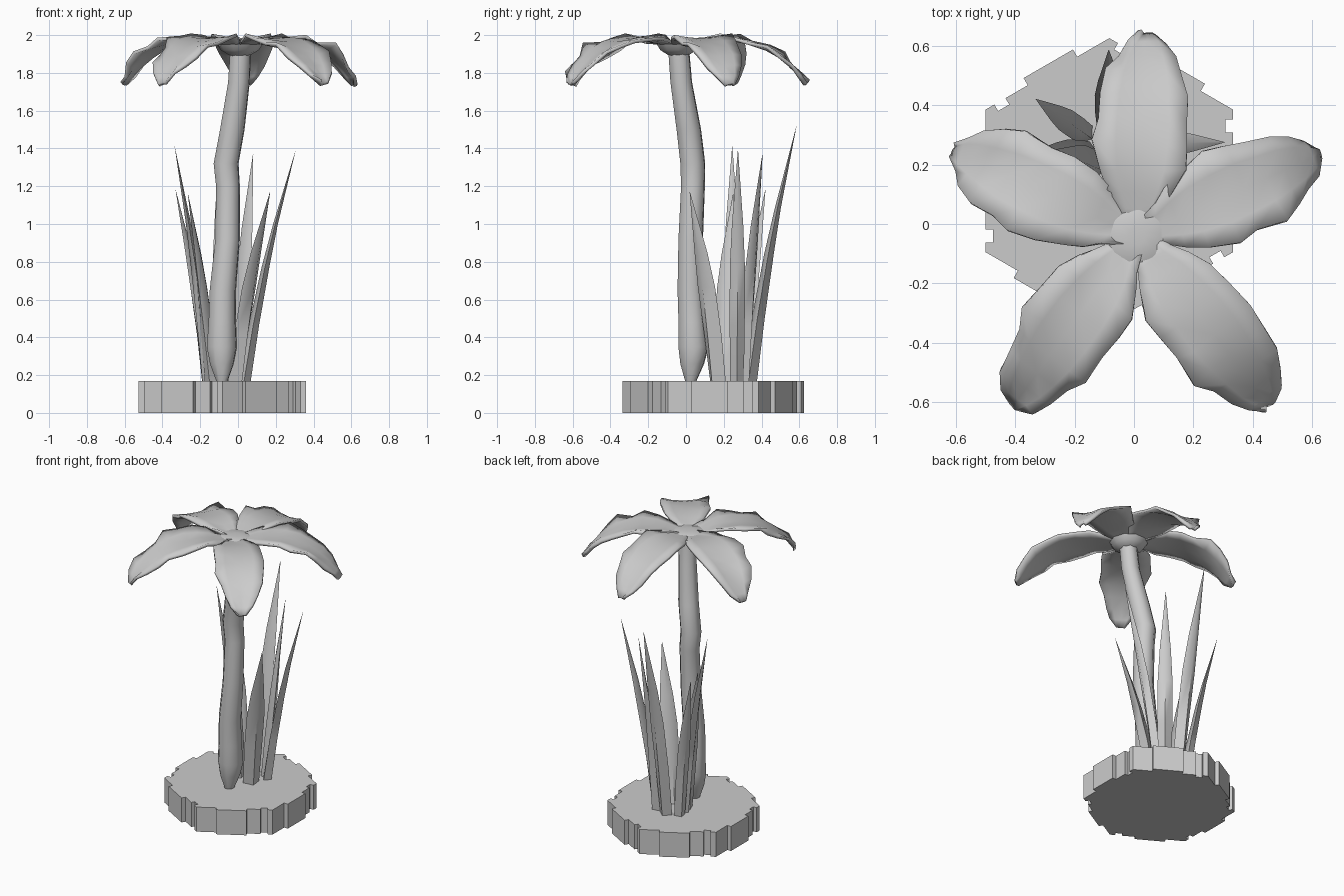
import bpy, math, random
from mathutils import Vector

if "Cube" in bpy.data.objects:
    bpy.data.objects.remove(bpy.data.objects["Cube"])

random.seed(4)


def make(name, verts, faces, angle=None):
    me = bpy.data.meshes.new(name)
    me.from_pydata([tuple(v) for v in verts], [], faces)
    ob = bpy.data.objects.new(name, me)
    bpy.context.collection.objects.link(ob)
    bpy.ops.object.select_all(action='DESELECT')
    ob.select_set(True)
    bpy.context.view_layer.objects.active = ob
    if angle:
        bpy.ops.object.shade_smooth_by_angle(angle=math.radians(angle))
    return ob


def loft(name, rings, angle=None):
    """Closed skin over a list of equal rings, capped at both ends."""
    n = len(rings[0])
    verts = [v for r in rings for v in r]
    faces = [(k * n + i, k * n + (i + 1) % n, (k + 1) * n + (i + 1) % n, (k + 1) * n + i)
             for k in range(len(rings) - 1) for i in range(n)]
    faces += [tuple(reversed(range(n))), tuple(range(len(verts) - n, len(verts)))]
    return make(name, verts, faces, angle)


# Notched hexagonal base
C, R = Vector((-0.083, 0.145, 0)), 0.48
EDGE = [(0, 0), (0.26, 0), (0.26, 0.028), (0.66, 0.028), (0.66, 0), (0.84, 0), (0.84, -0.025), (0.93, -0.025), (0.93, 0)]
outline = []
for s in range(6):
    a0, a1 = math.radians(90 + 60 * s), math.radians(150 + 60 * s)
    p = Vector((math.cos(a0), math.sin(a0), 0)) * R
    q = Vector((math.cos(a1), math.sin(a1), 0)) * R
    out = (p + q).normalized()
    outline += [C + p.lerp(q, t) + out * o for t, o in EDGE]
loft("base", [outline, [v + Vector((0, 0, 0.17)) for v in outline]])

# Crooked trunk: x, y, z, radius
TRUNK = [(-0.085, 0.025, 0.165, 0.03), (-0.085, 0.033, 0.26, 0.066), (-0.085, 0.04, 0.35, 0.084),
         (-0.083, 0.033, 0.48, 0.076), (-0.08, 0.025, 0.65, 0.073), (-0.055, 0.025, 0.92, 0.068),
         (-0.053, 0.037, 1.2, 0.066), (-0.063, 0.036, 1.32, 0.069), (-0.03, 0.015, 1.5, 0.068),
         (0.005, -0.025, 1.75, 0.06), (0.015, -0.04, 1.94, 0.058)]
loft("trunk", [[Vector((x + r * math.cos(i * math.pi / 4 + 0.3), y + r * math.sin(i * math.pi / 4 + 0.3), z))
                for i in range(8)] for x, y, z, r in TRUNK], 50)

# Crown hub: shallow bowl where the leaves meet
HUB = Vector((0.01, -0.04, 0))
loft("crown_hub", [[HUB + Vector((r * math.cos(i * math.pi / 5), r * math.sin(i * math.pi / 5), z))
                    for i in range(10)]
                   for r, z in [(0.05, 1.89), (0.1, 1.92), (0.12, 1.95), (0.09, 1.965), (0.03, 1.97)]], 50)

# Drooping, slightly cupped leaves with ragged edges: distance, height, half width
LEAF = [(0.02, 1.945, 0.045), (0.09, 1.955, 0.07), (0.15, 1.968, 0.11), (0.22, 1.976, 0.142),
        (0.31, 1.972, 0.158), (0.40, 1.955, 0.16), (0.48, 1.925, 0.148), (0.55, 1.882, 0.128),
        (0.61, 1.83, 0.1), (0.655, 1.78, 0.066), (0.685, 1.74, 0.025)]
ACROSS = [-1, -0.55, 0, 0.55, 1]
for k, (ang, size) in enumerate([(87, 0.99), (24, 0.98), (-52, 1.05), (-126, 1.03), (155, 0.99)]):
    a = math.radians(ang)
    d, side = Vector((math.cos(a), math.sin(a), 0)), Vector((-math.sin(a), math.cos(a), 0))
    verts = []
    for r, z, w in LEAF:
        for u in ACROSS:
            j = abs(u) ** 2 * random.uniform(-1, 1)
            v = HUB + d * (r * size + 0.014 * j) + side * (u * w * (1 + 0.09 * j))
            v.z = min(2.0, z + 0.014 * u * u * min(1, w / 0.14) + 0.016 * j)
            verts.append(v)
    m = len(ACROSS)
    faces = [(i * m + c, (i + 1) * m + c, (i + 1) * m + c + 1, i * m + c + 1)
             for i in range(len(LEAF) - 1) for c in range(m - 1)]
    leaf = make("leaf_%d" % (k + 1), verts, faces, 50)
    mod = leaf.modifiers.new("thickness", 'SOLIDIFY')
    mod.thickness, mod.offset = 0.018, 0

# Spiky grass blades: base x, base y, tip, half width
BLADES = [((0.03, 0.27), (0.305, 0.275, 1.39), 0.04), ((-0.15, 0.24), (-0.335, 0.245, 1.41), 0.042),
          ((0.0, 0.30), (0.08, 0.405, 1.37), 0.047), ((-0.16, 0.3), (-0.33, 0.42, 1.18), 0.04),
          ((-0.02, 0.17), (0.17, 0.02, 1.17), 0.058), ((-0.08, 0.33), (-0.085, 0.585, 1.52), 0.05),
          ((-0.13, 0.19), (-0.265, 0.25, 1.16), 0.055)]
for k, ((bx, by), tip, w) in enumerate(BLADES):
    b, t3 = Vector((bx, by, 0.16)), Vector(tip)
    mid = b.lerp(t3, 0.5)
    mid -= Vector((t3.x - bx, t3.y - by, 0)) * 0.18
    lean = Vector((t3.x - bx, t3.y - by, 0)).normalized()
    side = Vector((-lean.y, lean.x, 0))
    rings = []
    for t, s, f in [(0, 0.9, 1.0), (0.25, 1, 0.8), (0.5, 1, 0.6), (0.68, 0.75, 0.5), (1, 0.02, 0.5)]:
        p = b * (1 - t) ** 2 + mid * (2 * t * (1 - t)) + t3 * t * t
        rings.append([p + side * w * s, p - lean * w * s * f * 0.7,
                      p - side * w * s, p + lean * w * s * f])
    loft("grass_blade_%d" % (k + 1), rings, 60)
